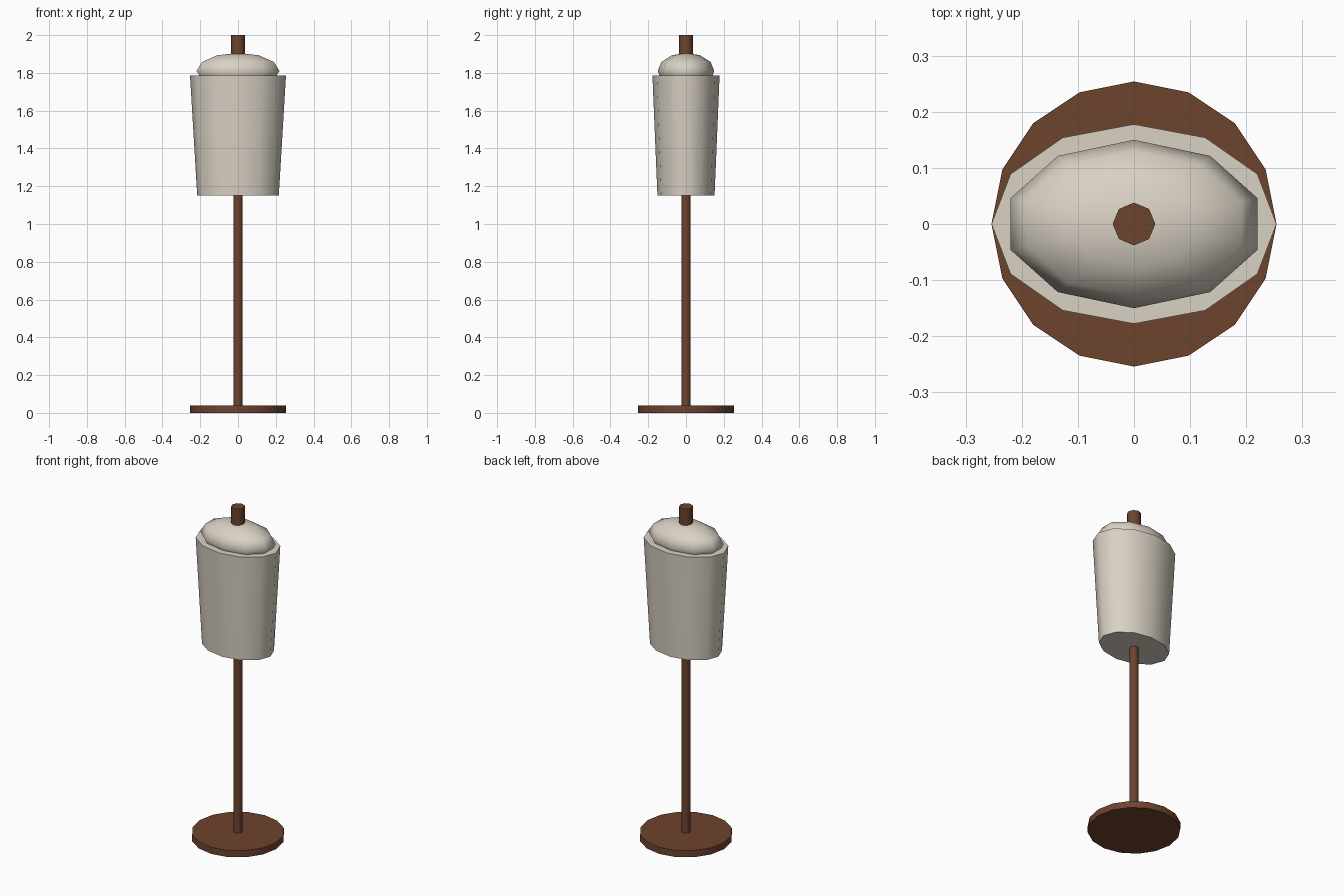
import bpy, bmesh, math
from mathutils import Matrix

cube = bpy.data.objects.get("Cube")
if cube:
    bpy.data.objects.remove(cube, do_unlink=True)


def make_material(name, rgb):
    mat = bpy.data.materials.new(name)
    mat.use_nodes = True
    colour = (*rgb, 1.0)
    mat.diffuse_color = colour
    mat.node_tree.nodes["Principled BSDF"].inputs["Base Color"].default_value = colour
    return mat


wood = make_material("dark wood", (0.155, 0.056, 0.027))
linen = make_material("cream linen", (0.69, 0.635, 0.55))


def finish(name, bm, mat, sharp_angle):
    mesh = bpy.data.meshes.new(name)
    bm.to_mesh(mesh)
    bm.free()
    mesh.materials.append(mat)
    obj = bpy.data.objects.new(name, mesh)
    bpy.context.collection.objects.link(obj)
    bpy.ops.object.select_all(action='DESELECT')
    obj.select_set(True)
    bpy.context.view_layer.objects.active = obj
    bpy.ops.object.shade_smooth_by_angle(angle=math.radians(sharp_angle))


def column(name, mat, sides, r_low, r_high, z_low, z_high, depth=1.0):
    """Capped round or oval column between two heights."""
    bm = bmesh.new()
    place = Matrix.Translation((0, 0, (z_low + z_high) / 2)) @ Matrix.Diagonal((1, depth, 1, 1))
    bmesh.ops.create_cone(bm, cap_ends=True, segments=sides, radius1=r_low,
                          radius2=r_high, depth=z_high - z_low, matrix=place)
    finish(name, bm, mat, 60)


# Stand: round foot, thin pole and neck knob
column("base", wood, 16, 0.254, 0.254, 0, 0.04)
column("pole", wood, 8, 0.025, 0.025, 0.03, 1.2)
column("neck_knob", wood, 8, 0.038, 0.038, 1.89, 2.0)

# Oval torso, wider at the top
column("torso", linen, 12, 0.216, 0.254, 1.15, 1.785, depth=0.7)

# Flattened shoulder dome
dome = bmesh.new()
bmesh.ops.create_uvsphere(
    dome, u_segments=10, v_segments=6, radius=1.0,
    matrix=Matrix.Translation((0, 0, 1.81)) @ Matrix.Diagonal((0.231, 0.15, 0.096, 1)))
finish("shoulder_dome", dome, linen, 180)
